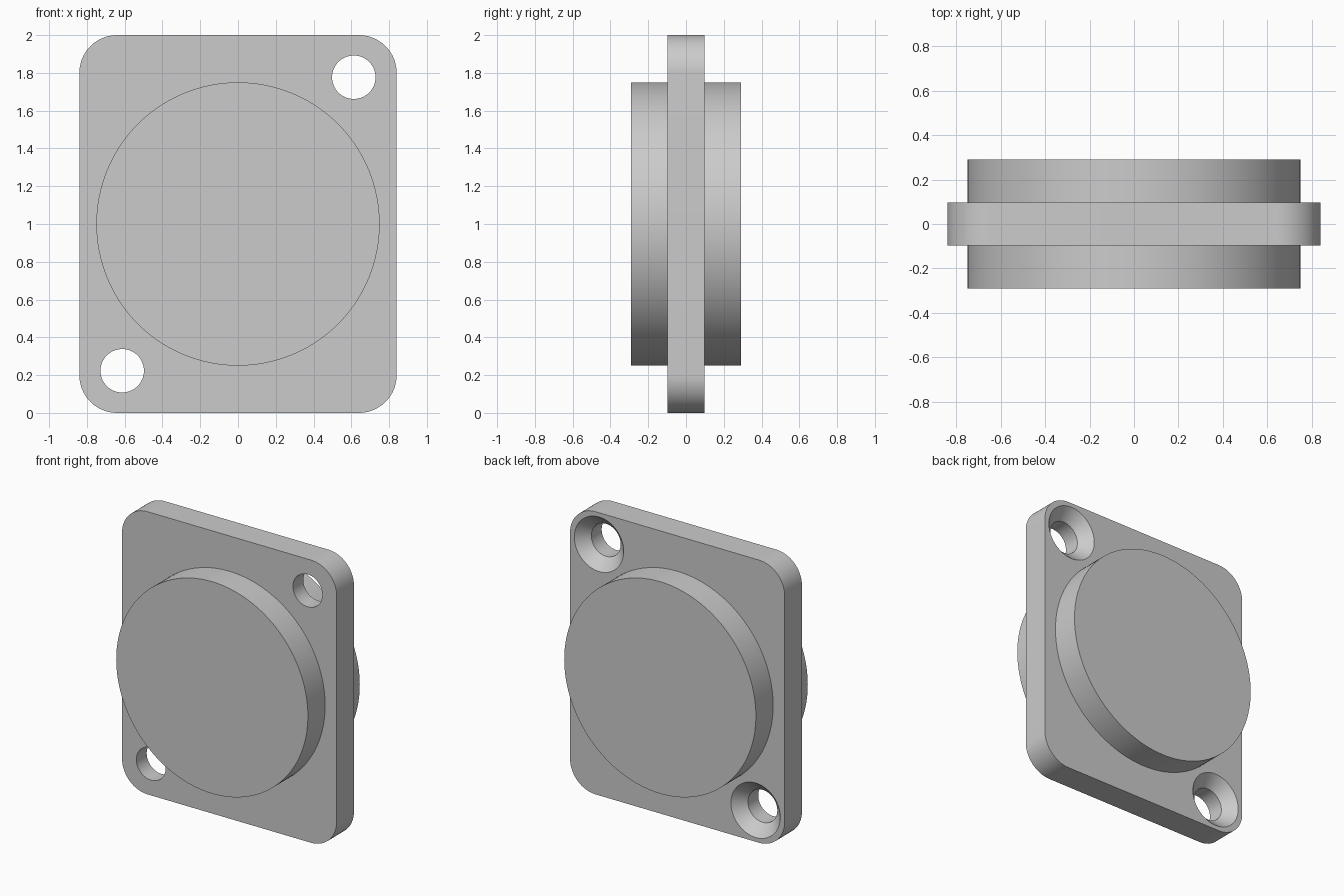
import bpy
import bmesh
import math
from mathutils import Matrix

if "Cube" in bpy.data.objects:
    bpy.data.objects.remove(bpy.data.objects["Cube"], do_unlink=True)

HALF_W, HEIGHT, HALF_T = 0.84, 2.0, 0.097
CORNER_R = 0.2
DISC_R, DISC_HALF = 0.75, 0.29
HOLE_R, SINK_R = 0.115, 0.193
HOLE_X, HOLE_Z = 0.613, 0.777
MID_Z = HEIGHT / 2

grey = bpy.data.materials.new("plain_grey")
grey.use_nodes = True
colour = (0.6, 0.6, 0.6, 1)
grey.diffuse_color = colour
grey.node_tree.nodes["Principled BSDF"].inputs["Base Color"].default_value = colour


def add_object(name, bm):
    bmesh.ops.recalc_face_normals(bm, faces=bm.faces)
    mesh = bpy.data.meshes.new(name)
    bm.to_mesh(mesh)
    bm.free()
    mesh.materials.append(grey)
    obj = bpy.data.objects.new(name, mesh)
    bpy.context.collection.objects.link(obj)
    return obj


def turned(name, profile, x, z, steps):
    """Solid of revolution about a front-to-back axis; profile is (radius, y)."""
    bm = bmesh.new()
    rings = [[bm.verts.new((x + r * math.cos(a), y, z + r * math.sin(a)))
              for a in (math.tau * i / steps for i in range(steps))]
             for r, y in profile]
    for low, high in zip(rings, rings[1:]):
        for i in range(steps):
            j = (i + 1) % steps
            bm.faces.new((low[i], low[j], high[j], high[i]))
    bm.faces.new(rings[0])
    bm.faces.new(rings[-1])
    return add_object(name, bm)


def select_only(obj):
    bpy.ops.object.select_all(action='DESELECT')
    obj.select_set(True)
    bpy.context.view_layer.objects.active = obj


# Mounting plate with rounded corners
bm = bmesh.new()
bmesh.ops.create_cube(bm, size=2, matrix=Matrix.Translation((0, 0, MID_Z))
                      @ Matrix.Diagonal((HALF_W, HALF_T, MID_Z, 1)))
corners = [e for e in bm.edges
           if abs(e.verts[0].co.y - e.verts[1].co.y) > HALF_T]
bmesh.ops.bevel(bm, geom=corners, offset=CORNER_R, segments=16,
                profile=0.5, affect='EDGES')
plate = add_object("mounting_plate", bm)

# Two diagonal screw holes, countersunk from the back
over = 0.02
hole_profile = [(HOLE_R, -HALF_T - over),
                (HOLE_R, HALF_T - (SINK_R - HOLE_R)),
                (SINK_R + over, HALF_T + over)]
for side in (-1, 1):
    cutter = turned("hole_cutter", hole_profile,
                    side * HOLE_X, MID_Z + side * HOLE_Z, 64)
    cutter.hide_render = True
    select_only(plate)
    mod = plate.modifiers.new("screw_hole", 'BOOLEAN')
    mod.operation = 'DIFFERENCE'
    mod.solver = 'EXACT'
    mod.object = cutter
    bpy.ops.object.modifier_apply(modifier=mod.name)
    bpy.data.objects.remove(cutter, do_unlink=True)

# Round body passing through the plate
disc = turned("round_body", [(DISC_R, -DISC_HALF), (DISC_R, DISC_HALF)],
              0, MID_Z, 128)

for obj in (plate, disc):
    select_only(obj)
    bpy.ops.object.shade_smooth_by_angle(angle=math.radians(30))
